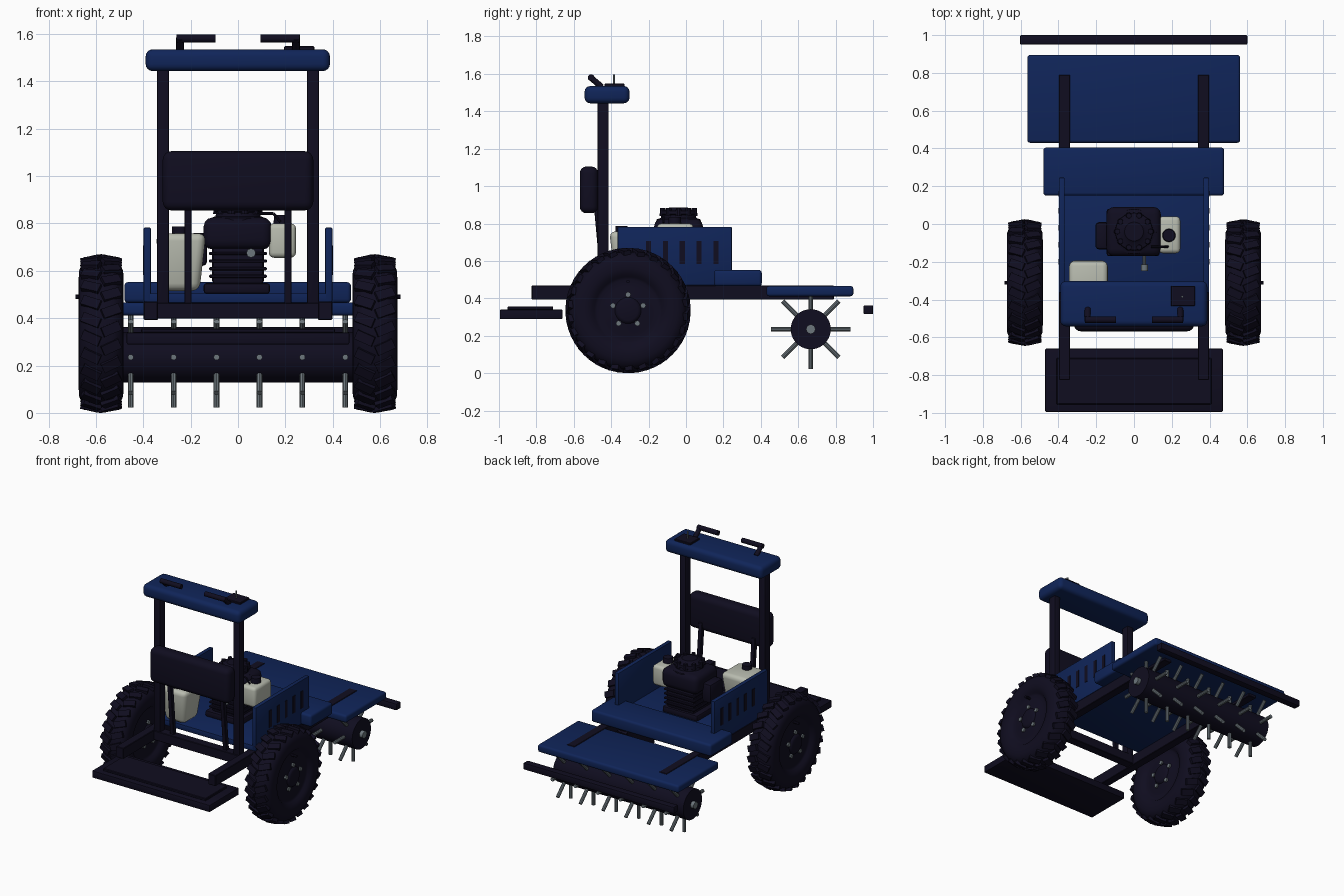
import bpy, bmesh, math
from mathutils import Matrix, Vector

if "Cube" in bpy.data.objects:
    bpy.data.objects.remove(bpy.data.objects["Cube"])

def material(name, rgb):
    m = bpy.data.materials.new(name)
    m.diffuse_color = (*rgb, 1)
    m.use_nodes = True
    m.node_tree.nodes["Principled BSDF"].inputs["Base Color"].default_value = m.diffuse_color
    return m

DARK = material("near_black_navy", (0.005, 0.004, 0.014))
BLUE = material("deep_blue", (0.005, 0.018, 0.10))
CREAM = material("pale_cream", (0.48, 0.50, 0.43))
STEEL = material("grey_steel", (0.15, 0.18, 0.20))

def finish(name, bm, mat, angle=35):
    bmesh.ops.recalc_face_normals(bm, faces=bm.faces)
    me = bpy.data.meshes.new(name)
    bm.to_mesh(me)
    bm.free()
    me.materials.append(mat)
    for p in me.polygons:
        p.use_smooth = True
    me.set_sharp_from_angle(angle=math.radians(angle))
    ob = bpy.data.objects.new(name, me)
    bpy.context.collection.objects.link(ob)
    return ob

def box(name, x, y, z, mat, bevel=0.0, segs=3, taper=1.0):
    """Box from (min, max) ranges; taper scales the lower end."""
    bm = bmesh.new()
    bmesh.ops.create_cube(bm, size=1)
    for v in bm.verts:
        k = taper if v.co.z < 0 else 1
        v.co = Vector((sum(x) / 2 + v.co.x * (x[1] - x[0]) * k,
                       sum(y) / 2 + v.co.y * (y[1] - y[0]) * k,
                       sum(z) / 2 + v.co.z * (z[1] - z[0])))
    if bevel:
        bmesh.ops.bevel(bm, geom=bm.edges[:], offset=bevel, segments=segs,
                        profile=0.5, affect='EDGES', clamp_overlap=True)
    return finish(name, bm, mat)

def add_rod(bm, a, b, r, sides=12, r2=None):
    a, b = Vector(a), Vector(b)
    d = b - a
    m = Matrix.Translation((a + b) / 2) @ d.to_track_quat('Z', 'Y').to_matrix().to_4x4()
    bmesh.ops.create_cone(bm, cap_ends=True, segments=sides, radius1=r,
                          radius2=r if r2 is None else r2, depth=d.length, matrix=m)

def rod(name, a, b, r, mat, sides=12, r2=None):
    bm = bmesh.new()
    add_rod(bm, a, b, r, sides, r2)
    return finish(name, bm, mat)

def lathe(name, profile, centre, axis, mat, steps=48):
    """Spin (along, radius) points about the X or Z axis."""
    bm = bmesh.new()
    pts = [Vector((a, 0, r) if axis == 'X' else (r, 0, a)) for a, r in profile]
    vs = [bm.verts.new(p) for p in pts]
    es = [bm.edges.new(e) for e in zip(vs, vs[1:])]
    bmesh.ops.spin(bm, geom=vs + es, cent=(0, 0, 0), angle=math.tau, steps=steps,
                   axis=(1, 0, 0) if axis == 'X' else (0, 0, 1))
    bmesh.ops.remove_doubles(bm, verts=bm.verts, dist=0.0002)
    bmesh.ops.translate(bm, verts=bm.verts, vec=centre)
    return finish(name, bm, mat)

# Wheels: tyre, tread lugs, hub disc, bolts and valve
WY, WZ = -0.31, 0.335
half = [(0.0, 0.318), (0.05, 0.314), (0.08, 0.295), (0.093, 0.265), (0.095, 0.225),
        (0.086, 0.192), (0.072, 0.18), (0.066, 0.165), (0.07, 0.13), (0.078, 0.07),
        (0.088, 0.062), (0.092, 0.052), (0.092, 0.0)]
tyre = [(-a, r) for a, r in reversed(half[1:])] + half
for s, side in ((-1, "left"), (1, "right")):
    c = Vector((s * 0.578, WY, WZ))
    lathe(side + "_wheel", tyre, c, 'X', DARK, 64)
    bm = bmesh.new()
    for i in range(26):
        for k in (-1, 1):
            ang = math.tau * (i + (0.25 if k > 0 else -0.25)) / 26
            m = (Matrix.Translation(c) @ Matrix.Rotation(ang, 4, 'X')
                 @ Matrix.Translation((k * 0.042, 0, 0.315))
                 @ Matrix.Rotation(k * 0.2, 4, 'Y') @ Matrix.Rotation(k * 0.4, 4, 'Z')
                 @ Matrix.Diagonal((0.08, 0.042, 0.024, 1)))
            bmesh.ops.create_cube(bm, size=1, matrix=m)
    finish(side + "_tyre_lugs", bm, DARK)
    bm = bmesh.new()
    for i in range(5):
        a = math.pi / 2 + math.tau * i / 5
        p = c + Vector((0, 0.085 * math.cos(a), 0.085 * math.sin(a)))
        add_rod(bm, p - Vector((0.087, 0, 0)), p + Vector((0.087, 0, 0)), 0.015, 8)
    finish(side + "_wheel_bolts", bm, STEEL)
    rod(side + "_tyre_valve", c + Vector((s * 0.06, 0, 0.155)),
        c + Vector((s * 0.108, 0, 0.155)), 0.009, DARK, 8)

    # Frame rail, mast post, cushion support and side panel with vents
    def sx(a, b):
        return (s * a, s * b) if s > 0 else (s * b, s * a)
    box(side + "_frame_rail", sx(0.338, 0.398), (-0.825, 0.79), (0.393, 0.47), DARK, 0.003, 1)
    box(side + "_mast_post", sx(0.292, 0.342), (-0.472, -0.414), (0.40, 1.46), DARK, 0.005, 2)
    strut = box(side + "_cushion_strut", sx(0.196, 0.226), (-0.495, -0.465), (0.43, 0.92), DARK, 0.003, 1)
    for v in strut.data.vertices:
        v.co.y += 0.045 * (0.92 - v.co.z) / 0.49
    box(side + "_side_panel", sx(0.368, 0.398), (-0.365, 0.245), (0.47, 0.782), BLUE, 0.004, 2)
    for i in range(5):
        y = -0.20 + 0.09 * i
        box(f"{side}_vent_{i + 1}", sx(0.395, 0.401), (y - 0.014, y + 0.014), (0.583, 0.706), DARK)

    # Handle: raised stalk and inward grip
    rod(side + "_handle_stalk", (s * 0.245, -0.45, 1.53), (s * 0.245, -0.515, 1.585), 0.016, DARK)
    rod(side + "_handle_grip", (s * 0.26, -0.507, 1.581), (s * 0.095, -0.507, 1.581), 0.017, DARK, 16)

# Frame cross bar and standing platform
box("rear_cross_bar", (-0.34, 0.34), (-0.475, -0.41), (0.398, 0.465), DARK, 0.003, 1)
box("standing_platform", (-0.47, 0.47), (-0.995, -0.66), (0.289, 0.34), DARK, 0.006, 2)
box("platform_mat", (-0.41, 0.41), (-0.955, -0.71), (0.338, 0.357), DARK, 0.004, 1)

# Blue decks
box("floor_deck", (-0.385, 0.385), (-0.365, 0.245), (0.465, 0.505), BLUE, 0.004, 2)
box("middle_deck", (-0.48, 0.477), (0.15, 0.405), (0.465, 0.552), BLUE, 0.016, 3)
box("front_deck", (-0.565, 0.562), (0.43, 0.895), (0.411, 0.466), BLUE, 0.015, 3)
box("front_bumper_bar", (-0.603, 0.6), (0.95, 1.0), (0.315, 0.363), DARK, 0.006, 2)

# Mast console, controls and cushion
box("mast_console", (-0.39, 0.388), (-0.542, -0.302), (1.443, 1.535), BLUE, 0.03, 4)
box("control_plate", (0.195, 0.322), (-0.435, -0.328), (1.53, 1.548), DARK, 0.003, 1)
rod("throttle_lever", (0.255, -0.385, 1.54), (0.255, -0.385, 1.598), 0.006, STEEL, 8)
box("thigh_cushion", (-0.318, 0.318), (-0.568, -0.47), (0.855, 1.105), DARK, 0.036, 4)

# Spiked aerator drum
DY, DZ = 0.667, 0.235
lathe("aerator_drum", [(-0.52, 0), (-0.52, 0.107), (0.52, 0.107), (0.52, 0)],
      (0, DY, DZ), 'X', DARK, 40)
rod("drum_axle", (-0.545, DY, DZ), (0.545, DY, DZ), 0.025, STEEL, 16)
bm = bmesh.new()
for i in range(6):
    x = -0.453 + 0.1812 * i
    for j in range(8):
        a = math.tau * j / 8
        d = Vector((0, math.cos(a), math.sin(a)))
        o = Vector((x, DY, DZ))
        add_rod(bm, o + d * 0.09, o + d * 0.213, 0.0125, 10)
finish("drum_spikes", bm, STEEL)

# Engine: foot, finned crankcase, shroud and fan housing
EY = -0.04
box("engine_foot", (-0.145, 0.135), (EY - 0.13, EY + 0.12), (0.503, 0.548), DARK, 0.012, 2)
box("engine_block", (-0.11, 0.11), (EY - 0.11, EY + 0.11), (0.54, 0.72), DARK, 0.02, 2)
for i in range(4):
    z = 0.57 + 0.032 * i
    box(f"engine_fin_{i + 1}", (-0.122, 0.122), (EY - 0.12, EY + 0.12), (z, z + 0.014), DARK, 0.004, 1)
box("engine_shroud", (-0.145, 0.142), (EY - 0.13, EY + 0.13), (0.69, 0.825), DARK, 0.038, 3)
lathe("fan_housing", [(0.79, 0), (0.79, 0.122), (0.822, 0.118), (0.83, 0.095), (0.845, 0.092),
                      (0.85, 0.1), (0.868, 0.098), (0.876, 0.06), (0.885, 0.05), (0.885, 0)],
      (0, EY, 0), 'Z', DARK, 40)
bm = bmesh.new()
for i in range(10):
    a = math.tau * i / 10
    add_rod(bm, (0.088 * math.cos(a), EY + 0.088 * math.sin(a), 0.84),
            (0.088 * math.cos(a), EY + 0.088 * math.sin(a), 0.882), 0.018, 10, 0.014)
finish("fan_housing_studs", bm, DARK)
box("engine_muffler", (-0.205, -0.13), (-0.135, 0.01), (0.62, 0.76), DARK, 0.02, 2)
rod("engine_knob_stem", (0.055, -0.14, 0.675), (0.055, -0.225, 0.675), 0.01, STEEL, 10)
rod("engine_knob", (0.055, -0.215, 0.675), (0.055, -0.25, 0.675), 0.019, STEEL, 14)
rod("choke_arm", (0.09, -0.12, 0.842), (0.15, -0.12, 0.842), 0.006, DARK, 8)
rod("choke_arm_end", (0.15, -0.12, 0.842), (0.18, -0.12, 0.805), 0.006, DARK, 8)

# Cream tanks with dark caps
box("small_tank", (0.13, 0.245), (-0.155, 0.04), (0.655, 0.80), CREAM, 0.022, 3)
rod("small_tank_cap", (0.185, -0.06, 0.79), (0.185, -0.06, 0.835), 0.036, DARK, 20, 0.032)
box("rear_tank", (-0.348, -0.135), (-0.41, -0.19), (0.515, 0.758), CREAM, 0.032, 3, 0.74)
rod("rear_tank_cap", (-0.245, -0.345, 0.745), (-0.245, -0.345, 0.788), 0.033, DARK, 20)
